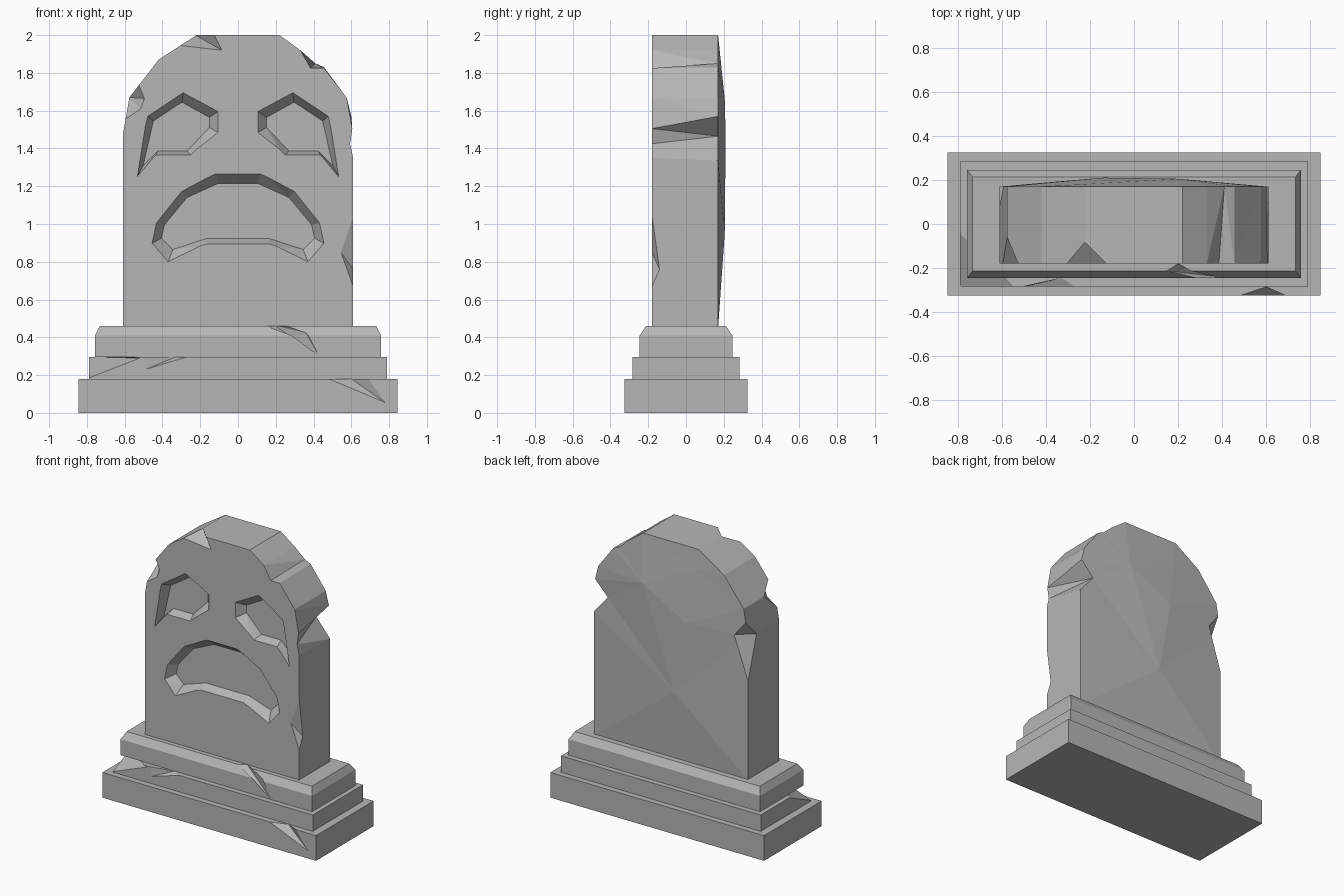
import bpy, bmesh
from mathutils import Vector

cube = bpy.data.objects.get("Cube")
if cube:
    bpy.data.objects.remove(cube, do_unlink=True)

stone = bpy.data.materials.new("grey_stone")
stone.use_nodes = True
grey = (0.47, 0.47, 0.47, 1)
stone.diffuse_color = grey
stone.node_tree.nodes["Principled BSDF"].inputs["Base Color"].default_value = grey


def finish(bm, name):
    bmesh.ops.recalc_face_normals(bm, faces=bm.faces)
    mesh = bpy.data.meshes.new(name)
    bm.to_mesh(mesh)
    bm.free()
    mesh.materials.append(stone)
    obj = bpy.data.objects.new(name, mesh)
    bpy.context.collection.objects.link(obj)
    return obj


def hull(name, points):
    bm = bmesh.new()
    for p in points:
        bm.verts.new(p)
    bmesh.ops.convex_hull(bm, input=bm.verts)
    bmesh.ops.dissolve_limit(bm, angle_limit=0.001, verts=bm.verts, edges=bm.edges)
    return finish(bm, name)


def step(name, sections):
    return hull(name, [(sx * x, sy * y, z) for x, y, z in sections
                       for sx in (-1, 1) for sy in (-1, 1)])


def carve(obj, cutters):
    for c in cutters:
        c.hide_render = True
        mod = obj.modifiers.new(c.name, "BOOLEAN")
        mod.operation = "DIFFERENCE"
        mod.solver = "EXACT"
        mod.object = c
    bpy.context.view_layer.update()
    graph = bpy.context.evaluated_depsgraph_get()
    mesh = bpy.data.meshes.new_from_object(obj.evaluated_get(graph))
    obj.modifiers.clear()
    obj.data = mesh
    for c in cutters:
        bpy.data.objects.remove(c, do_unlink=True)


FRONT, BACK, DEPTH = -0.18, 0.17, 0.06


def recess(name, outer, inner):
    """Tapered cutter whose walls run from the outer to the inner outline."""
    bm = bmesh.new()
    loops = []
    for t in (-0.3, 1):
        loops.append([bm.verts.new((a + (c - a) * t, FRONT + DEPTH * t, b + (d - b) * t))
                      for (a, b), (c, d) in zip(outer, inner)])
    n = len(outer)
    for i in range(n):
        j = (i + 1) % n
        bm.faces.new((loops[0][i], loops[0][j], loops[1][j], loops[1][i]))
    for loop in loops:
        bm.faces.new(loop)
    bmesh.ops.triangulate(bm, faces=bm.faces)
    return finish(bm, name)


def mirrored(points):
    return [(-x, z) for x, z in points]


# Stepped base with broken edges
lower = step("base_lower_step", [(0.845, 0.325, 0), (0.845, 0.325, 0.18)])
middle = step("base_middle_step", [(0.79, 0.283, 0.18), (0.79, 0.283, 0.297)])
upper = step("base_upper_step", [(0.757, 0.245, 0.297), (0.757, 0.245, 0.41),
                                 (0.732, 0.212, 0.46)])
carve(lower, [hull("chip", [(0.48, -0.325, 0.18), (0.69, -0.325, 0.18),
                            (0.78, -0.325, 0.055), (0.6, -0.285, 0.18),
                            (0.65, -0.5, 0.3)])])
carve(middle, [
    hull("corner_chip", [(-0.79, -0.04, 0.297), (-0.75, -0.24, 0.297),
                         (-0.79, -0.283, 0.185), (-0.72, -0.283, 0.26),
                         (-0.52, -0.283, 0.29), (-1, -0.5, 0.45)]),
    hull("edge_chip", [(-0.5, -0.283, 0.297), (-0.27, -0.283, 0.297),
                       (-0.49, -0.283, 0.23), (-0.33, -0.245, 0.297),
                       (-0.4, -0.5, 0.4)])])
carve(upper, [hull("chip", [(0.15, -0.212, 0.46), (0.36, -0.237, 0.425),
                            (0.43, -0.245, 0.3), (0.2, -0.18, 0.46),
                            (0.35, -0.4, 0.6)])])

# Upright slab: front and back outlines differ where the right side is broken
crown = [(0.22, 2), (-0.22, 2), (-0.42, 1.87), (-0.575, 1.67), (-0.61, 1.47), (-0.61, 0.45)]
front = [(0.61, 0.45), (0.61, 1.35), (0.593, 1.425), (0.605, 1.505), (0.575, 1.67),
         (0.455, 1.825), (0.385, 1.825), (0.33, 1.92)] + crown
back = [(0.61, 0.45), (0.61, 1.335), (0.5, 1.465), (0.6, 1.57), (0.575, 1.67),
        (0.455, 1.83), (0.41, 1.85), (0.33, 1.92)] + crown

bm = bmesh.new()
fv = [bm.verts.new((x, FRONT, z)) for x, z in front]
bv = [bm.verts.new((x, BACK, z)) for x, z in back]
# Rough bulge on the back: each outline edge fans to one of four raised points
ridge = [bm.verts.new(p) for p in [(-0.2, 0.182, 1.86), (-0.14, 0.21, 1.47),
                                   (-0.05, 0.205, 0.95), (0.2, 0.205, 1.66)]]
fan = [2, 2, 3, 3, 3, 3, 3, 3, 0, 0, 0, 1, 2, 2]
bm.faces.new(fv)
bm.faces.new(ridge)
for i in range(len(fv)):
    j = (i + 1) % len(fv)
    side = bm.faces.new((fv[i], fv[j], bv[j], bv[i]))
    bmesh.ops.triangulate(bm, faces=[side])
    bm.faces.new((bv[i], bv[j], ridge[fan[i]]))
    if fan[i] != fan[j]:
        bm.faces.new((bv[j], ridge[fan[i]], ridge[fan[j]]))
bmesh.ops.triangulate(bm, faces=[f for f in bm.faces if f.verts[0] in ridge and len(f.verts) == 4])
slab = finish(bm, "headstone_slab")

# Sad eyes and mouth
eye_outer = [(0.29, 1.695), (0.105, 1.595), (0.105, 1.485), (0.25, 1.365),
             (0.435, 1.365), (0.533, 1.25), (0.478, 1.57)]
eye_inner = [(0.297, 1.645), (0.152, 1.565), (0.152, 1.51), (0.27, 1.387),
             (0.425, 1.387), (0.502, 1.31), (0.448, 1.545)]
mouth_outer = [(0.118, 1.265), (0.297, 1.173), (0.432, 1.005), (0.455, 0.897),
               (0.37, 0.8), (0.165, 0.895)]
mouth_inner = [(0.105, 1.215), (0.27, 1.14), (0.39, 0.995), (0.405, 0.925),
               (0.345, 0.865), (0.17, 0.922)]
cutters = [
    recess("left_eye", eye_outer, eye_inner),
    recess("right_eye", mirrored(eye_outer), mirrored(eye_inner)),
    recess("mouth", mouth_outer + mirrored(mouth_outer)[::-1],
           mouth_inner + mirrored(mouth_inner)[::-1]),
]

# Broken edges of the slab
cutters += [
    hull("top_chip", [(-0.305, FRONT, 1.945), (-0.125, FRONT, 2), (-0.085, FRONT, 1.92),
                      (-0.225, -0.08, 2), (-0.2, -0.4, 2.15)]),
    hull("shoulder_chip", [(-0.525, FRONT, 1.735), (-0.495, FRONT, 1.665),
                           (-0.515, FRONT, 1.61), (-0.595, FRONT, 1.555),
                           (-0.575, -0.06, 1.67), (-0.9, -0.4, 1.68)]),
    hull("side_chip", [(0.61, FRONT, 1.04), (0.61, FRONT, 0.67), (0.545, FRONT, 0.85),
                       (0.61, -0.14, 0.76), (0.8, -0.4, 0.85)]),
    hull("back_chip", [(-0.592, BACK, 1.575), (-0.61, BACK, 1.16), (-0.505, 0.177, 1.47),
                       (-0.61, 0.075, 1.465), (-0.9, 0.5, 1.42)]),
]
carve(slab, cutters)
